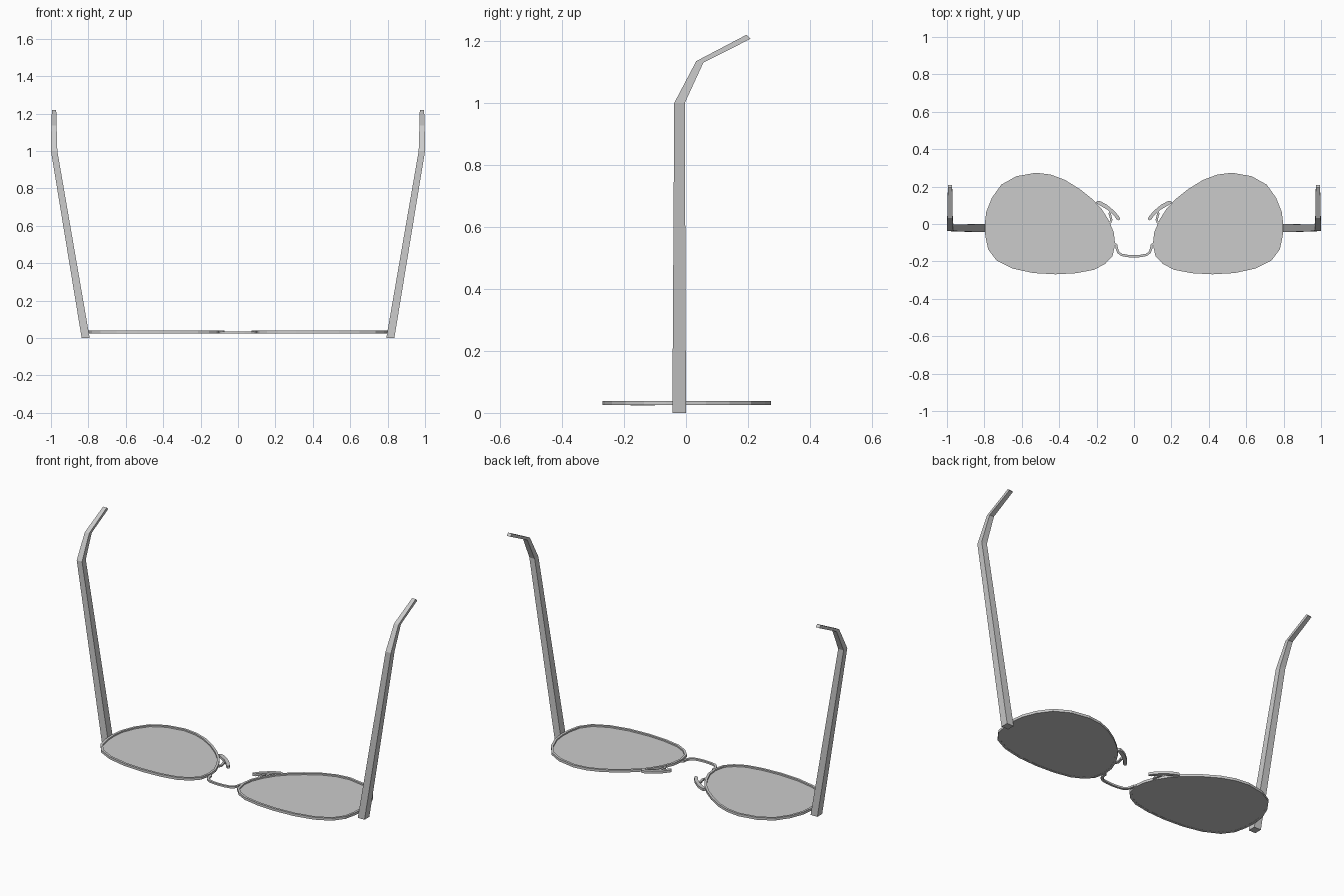
import bpy, bmesh
from mathutils import Vector

if "Cube" in bpy.data.objects:
    bpy.data.objects.remove(bpy.data.objects["Cube"])


def finish(name, bm, mirror=True):
    bmesh.ops.recalc_face_normals(bm, faces=bm.faces)
    me = bpy.data.meshes.new(name)
    bm.to_mesh(me)
    bm.free()
    ob = bpy.data.objects.new(name, me)
    bpy.context.collection.objects.link(ob)
    if mirror:
        ob.modifiers.new("mirror", 'MIRROR').use_mirror_merge = False
    return ob


def loft(name, rings, closed=False, mirror=True):
    """Join rings of points with quads; cap the ends, or close into a loop."""
    bm = bmesh.new()
    vs = [[bm.verts.new(p) for p in r] for r in rings]
    n = len(vs[0])
    pairs = list(zip(vs, vs[1:])) + ([(vs[-1], vs[0])] if closed else [])
    for a, b in pairs:
        for i in range(n):
            j = (i + 1) % n
            bm.faces.new((a[i], a[j], b[j], b[i]))
    if not closed:
        bm.faces.new(vs[0])
        bm.faces.new(vs[-1])
    return finish(name, bm, mirror)


def strip(name, path, width, z0, z1, mirror=True):
    """Rectangular wire following a path in the xy plane."""
    pts = [Vector(p) for p in path]
    rings = []
    for i, p in enumerate(pts):
        d = (pts[min(i + 1, len(pts) - 1)] - pts[max(i - 1, 0)]).normalized()
        s = Vector((-d.y, d.x)) * width / 2
        a, b = p + s, p - s
        rings.append([(a.x, a.y, z0), (b.x, b.y, z0), (b.x, b.y, z1), (a.x, a.y, z1)])
    return loft(name, rings, mirror=mirror)


def slab(name, outline, z0, z1):
    return loft(name, [[(x, y, z) for x, y in outline] for z in (z0, z1)])


# Teardrop lens outline, counter-clockwise
outline = [(.798, 0), (.79, .065), (.76, .14), (.71, .21), (.63, .255), (.525, .274),
           (.445, .264), (.37, .236), (.29, .187), (.225, .135), (.175, .083), (.135, .02),
           (.108, -.045), (.101, -.11), (.115, -.172), (.155, -.214), (.215, -.245),
           (.31, -.263), (.42, -.269), (.54, -.262), (.65, -.238), (.735, -.195),
           (.78, -.135), (.795, -.065)]


def inset(points, dist):
    out = []
    for i, p in enumerate(points):
        t = Vector(points[(i + 1) % len(points)]) - Vector(points[i - 1])
        t.normalize()
        out.append((p[0] - t.y * dist, p[1] + t.x * dist))
    return out


# Raised rims and thin lenses
inner = inset(outline, .013)
loft("rim", [[(x, y, z) for x, y in o] for o, z in
             ((outline, .025), (outline, .039), (inner, .039), (inner, .025))], closed=True)
slab("lens", inset(outline, .008), .026, .031)

# Bridge wire
half = [(.108, -.105), (.095, -.112), (.091, -.135), (.083, -.153), (.066, -.165), (.035, -.171)]
strip("bridge", half + [(0, -.173)] + [(-x, y) for x, y in reversed(half)],
      .013, .024, .034, mirror=False)

# Nose pads and their curved holders
slab("nose_pad", [(.205, .113), (.196, .124), (.178, .121), (.145, .103), (.105, .07),
                  (.08, .04), (.073, .026), (.08, .019), (.093, .025), (.107, .045),
                  (.14, .075), (.175, .095)], .025, .039)
strip("pad_arm", [(.125, .068), (.13, .055), (.125, .038), (.121, .022), (.127, .008), (.14, .003)],
      .012, .026, .036)

# Tapered temple arms: x range, then (y, z) of the front and back edge
sections = [(.793, .836, (-.044, 0), (0, 0)),
            (.966, 1.0, (-.038, 1.0), (-.004, 1.0)),
            (.970, .998, (.033, 1.135), (.056, 1.13)),
            (.972, .995, (.195, 1.22), (.208, 1.207))]
loft("temple", [[(x0, *f), (x1, *f), (x1, *b), (x0, *b)] for x0, x1, f, b in sections])
